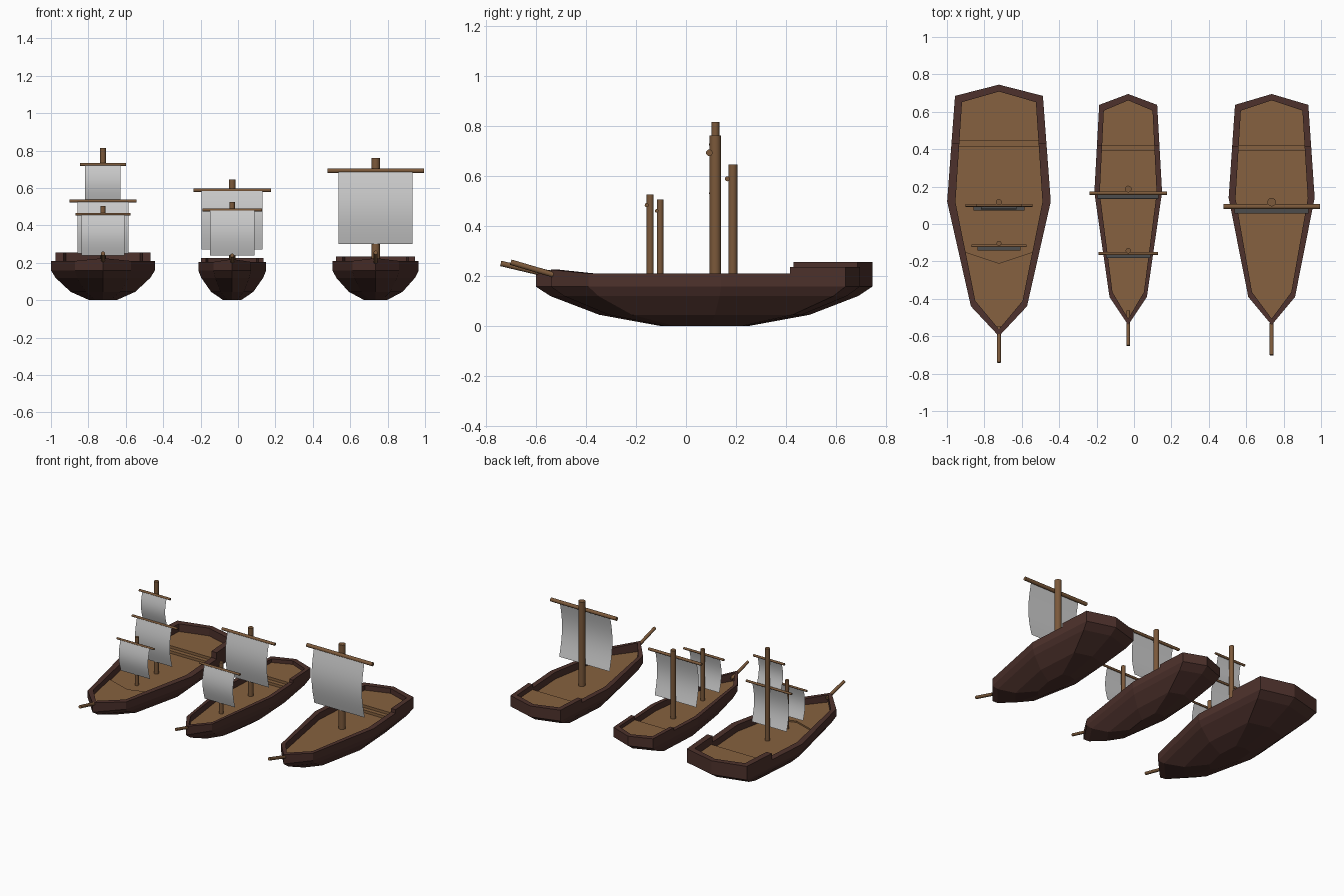
import bpy, bmesh, math
from mathutils import Vector

if "Cube" in bpy.data.objects:
    bpy.data.objects.remove(bpy.data.objects["Cube"])


def material(name, rgb):
    m = bpy.data.materials.new(name)
    m.diffuse_color = (*rgb, 1)
    m.use_nodes = True
    m.node_tree.nodes["Principled BSDF"].inputs["Base Color"].default_value = m.diffuse_color
    return m


HULL = material("dark_wood", (0.075, 0.031, 0.025))
DECK = material("deck_wood", (0.24, 0.12, 0.05))
SPAR = material("spar_wood", (0.20, 0.10, 0.043))


def mesh(name, verts, faces, mat=None, smooth=False):
    me = bpy.data.meshes.new(name)
    me.from_pydata([tuple(v) for v in verts], [], faces)
    bm = bmesh.new()
    bm.from_mesh(me)
    bmesh.ops.recalc_face_normals(bm, faces=bm.faces)
    for f in bm.faces:
        f.smooth = smooth
    bm.to_mesh(me)
    bm.free()
    ob = bpy.data.objects.new(name, me)
    bpy.context.collection.objects.link(ob)
    if mat:
        me.materials.append(mat)
    return ob


def rod(name, a, b, r):
    a, b = Vector(a), Vector(b)
    d = b - a
    bpy.ops.mesh.primitive_cylinder_add(vertices=16, radius=r, depth=d.length, location=(a + b) / 2)
    ob = bpy.context.object
    ob.name = name
    ob.rotation_euler = d.to_track_quat('Z', 'Y').to_euler()
    ob.data.materials.append(SPAR)
    bpy.ops.object.shade_smooth_by_angle(angle=math.radians(35))


def full(half):
    # mirror a stern-to-bow half outline into a closed loop
    return half + [(-x, y) for x, y in half[-2:0:-1]]


def width_at(half, y):
    for (x0, y0), (x1, y1) in zip(half, half[1:]):
        if y1 <= y <= y0:
            return x0 + (x1 - x0) * (y0 - y) / (y0 - y1)
    return 0


def prism(name, pts, z0, z1, mat):
    n = len(pts)
    vs = [(x, y, z) for z in (z0, z1) for x, y in pts]
    fs = [tuple(range(n)), tuple(range(n, 2 * n))]
    fs += [(i, (i + 1) % n, n + (i + 1) % n, n + i) for i in range(n)]
    mesh(name, vs, fs, mat)


def sail(name, cx, y, w, z0, z1, bulge):
    n = 10
    vs = []
    for i in range(n + 1):
        t = i / n
        yy = y - bulge * math.sin(math.pi * t) + 0.004 * t
        vs += [(cx - w, yy, z1 + (z0 - z1) * t), (cx + w, yy, z1 + (z0 - z1) * t)]
    mesh(name, vs, [(2 * i, 2 * i + 1, 2 * i + 3, 2 * i + 2) for i in range(n)], smooth=True)


def hull(tag, cx, half, cy, rail, stern, cut, step):
    def scaled(sx, sy):
        return [(x * sx, cy + (y - cy) * sy) for x, y in half]

    def place(h):
        return [(x + cx, y) for x, y in h]

    # hull shell: scaled outlines, over the rail and down to the deck
    inner = scaled(0.84, 0.945)
    rings = [(scaled(0.26, 0.26), 0), (scaled(0.625, 0.625), 0.045),
             (scaled(0.915, 0.915), 0.12), (half, 0.158),
             (half, rail), (inner, rail), (inner, 0.16)]
    vs, fs = [], []
    for h, z in rings:
        for i, (x, y) in enumerate(place(full(h))):
            lift = 0.015 if z == rail and i == len(half) - 1 else 0
            vs.append((x, y, z + lift))
    n = len(full(half))
    for k in range(len(rings) - 1):
        for i in range(n):
            j = (i + 1) % n
            fs.append((k * n + i, k * n + j, k * n + n + j, k * n + n + i))
    fs.append(tuple(range(n)))
    mesh(tag + "_hull", vs, fs, HULL)
    prism(tag + "_deck", place(full(inner)), 0.15, 0.162, DECK)

    # raised stern bulwark
    def run(h):
        w = width_at(h, cut)
        return [(w, cut), h[1], h[0], (-h[1][0], h[1][1]), (-w, cut)]
    prism(tag + "_stern_bulwark", place(run(half) + run(inner)[::-1]), rail - 0.01, stern, HULL)

    # stern deck with one stair in front
    for label, y, z in (("stern_deck", step[1], 0.2), ("stern_stair", step[0], 0.181)):
        w = width_at(inner, y)
        c = inner[1]
        prism(f"{tag}_{label}", place([(w, y), c, inner[0], (-c[0], c[1]), (-w, y)]), 0.155, z, DECK)
    return inner


def mast(tag, cx, y, r, top):
    rod(tag + "_mast", (cx, y, 0.155), (cx, y, top), r)


def yard(tag, cx, y, z, w, r, sail_w, z0, bulge=0.025):
    rod(tag + "_yard", (cx - w, y, z), (cx + w, y, z), r)
    sail(tag + "_sail", cx, y - r * 0.7, sail_w, z0, z, bulge)


# left ship: widest, two masts, three sails
X = -0.722
inner = hull("left_ship", X, [(0, .745), (.235, .685), (.277, .12), (.15, -.44), (0, -.6)],
             0.075, 0.21, 0.255, 0.43, (0.415, 0.445))
w = width_at(inner, -0.15)
prism("left_ship_foredeck", [(X + w, -.15), (X + inner[3][0], inner[3][1]), (X, inner[4][1]),
      (X - inner[3][0], inner[3][1]), (X - w, -.15), (X, -.21)], 0.155, 0.172, DECK)
mast("left_ship_main", X, 0.117, 0.016, 0.815)
yard("left_ship_main_lower", X, 0.1, 0.53, 0.178, 0.008, 0.137, 0.25)
yard("left_ship_main_upper", X, 0.1, 0.725, 0.122, 0.008, 0.095, 0.535, 0.018)
mast("left_ship_fore", X, -0.103, 0.013, 0.505)
yard("left_ship_fore", X, -0.117, 0.46, 0.147, 0.007, 0.115, 0.24, 0.022)
rod("left_ship_bowsprit", (X, -0.55, 0.205), (X, -0.74, 0.25), 0.011)

# middle ship: narrow, two masts
X = -0.031
hull("middle_ship", X, [(0, .695), (.155, .637), (.181, .17), (.1, -.39), (0, -.54)],
     0.075, 0.205, 0.226, 0.42, (0.39, 0.42))
mast("middle_ship_main", X, 0.187, 0.018, 0.645)
yard("middle_ship_main", X, 0.165, 0.588, 0.207, 0.01, 0.163, 0.27)
mast("middle_ship_fore", X, -0.143, 0.014, 0.525)
yard("middle_ship_fore", X, -0.157, 0.483, 0.158, 0.008, 0.12, 0.24, 0.022)
rod("middle_ship_bowsprit", (X, -0.465, 0.19), (X, -0.65, 0.24), 0.01)

# right ship: one large sail
X = 0.736
hull("right_ship", X, [(0, .695), (.196, .637), (.23, .14), (.125, -.39), (0, -.54)],
     0.075, 0.21, 0.235, 0.415, (0.39, 0.42))
mast("right_ship_main", X, 0.117, 0.023, 0.76)
yard("right_ship_main", X, 0.093, 0.692, 0.258, 0.013, 0.198, 0.30, 0.03)
rod("right_ship_bowsprit", (X, -0.53, 0.205), (X, -0.70, 0.255), 0.011)
